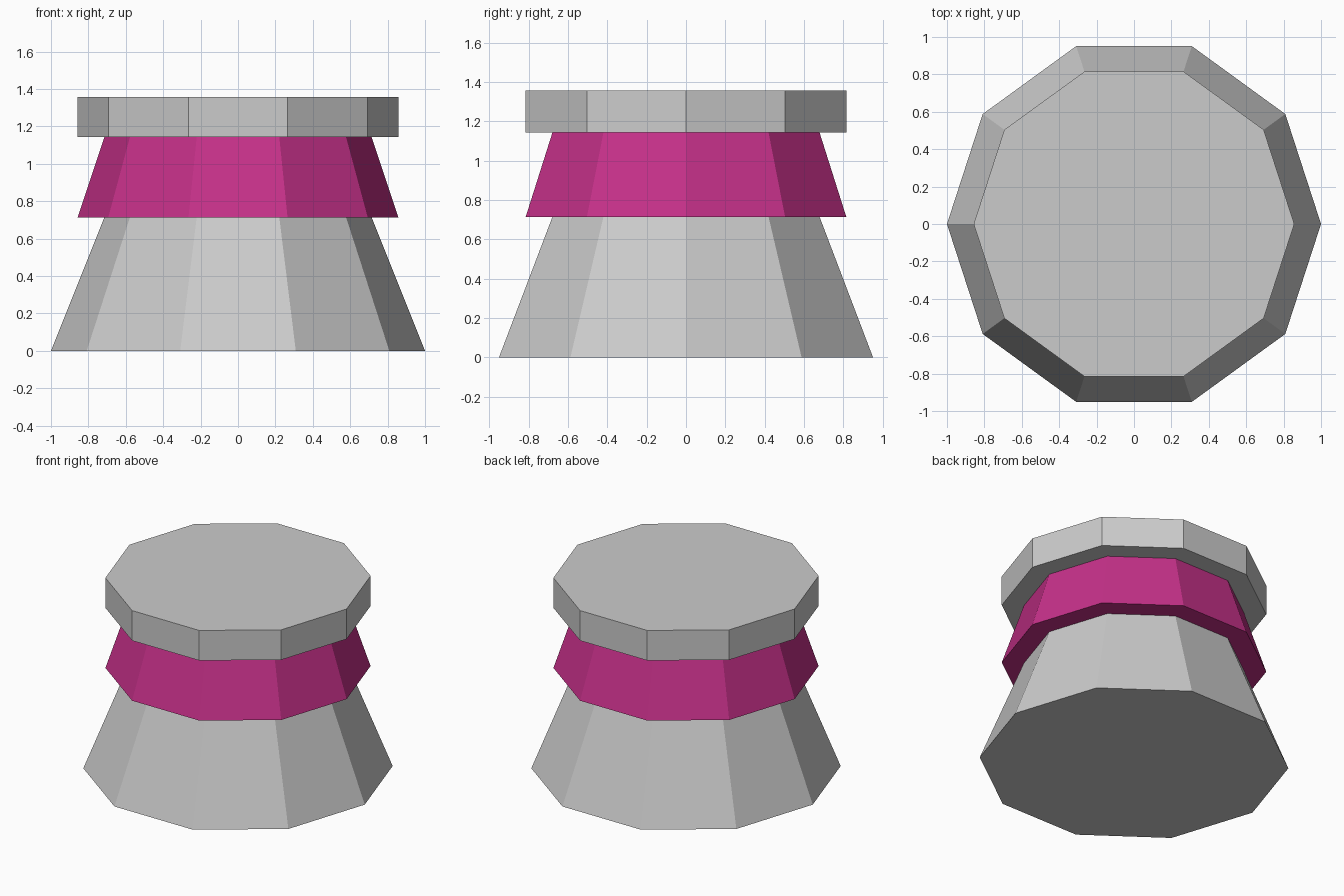
import bpy, bmesh
from math import cos, sin, tau

if "Cube" in bpy.data.objects:
    bpy.data.objects.remove(bpy.data.objects["Cube"])

SIDES = 10
UNIT = 1 / 7


def frustum(name, r_bottom, r_top, z_bottom, z_top, material=None):
    """Closed flat-sided frustum with a corner on the +x axis."""
    bm = bmesh.new()
    rings = []
    for r, z in ((r_bottom, z_bottom), (r_top, z_top)):
        rings.append([bm.verts.new((r * UNIT * cos(tau * i / SIDES),
                                    r * UNIT * sin(tau * i / SIDES),
                                    z * UNIT)) for i in range(SIDES)])
    low, high = rings
    bm.faces.new(low[::-1])
    bm.faces.new(high)
    for i in range(SIDES):
        j = (i + 1) % SIDES
        bm.faces.new((low[i], low[j], high[j], high[i]))
    mesh = bpy.data.meshes.new(name)
    bm.to_mesh(mesh)
    bm.free()
    if material:
        mesh.materials.append(material)
    obj = bpy.data.objects.new(name, mesh)
    bpy.context.collection.objects.link(obj)
    return obj


magenta = bpy.data.materials.new("magenta")
magenta.diffuse_color = (0.56, 0.03, 0.25, 1)
magenta.use_nodes = True
magenta.node_tree.nodes["Principled BSDF"].inputs["Base Color"].default_value = magenta.diffuse_color

# Flared foot, coloured collar and flat cap, stacked
frustum("base", 7, 5, 0, 5)
frustum("collar", 6, 5, 5, 8, magenta)
frustum("cap", 6, 6, 8, 9.5)
